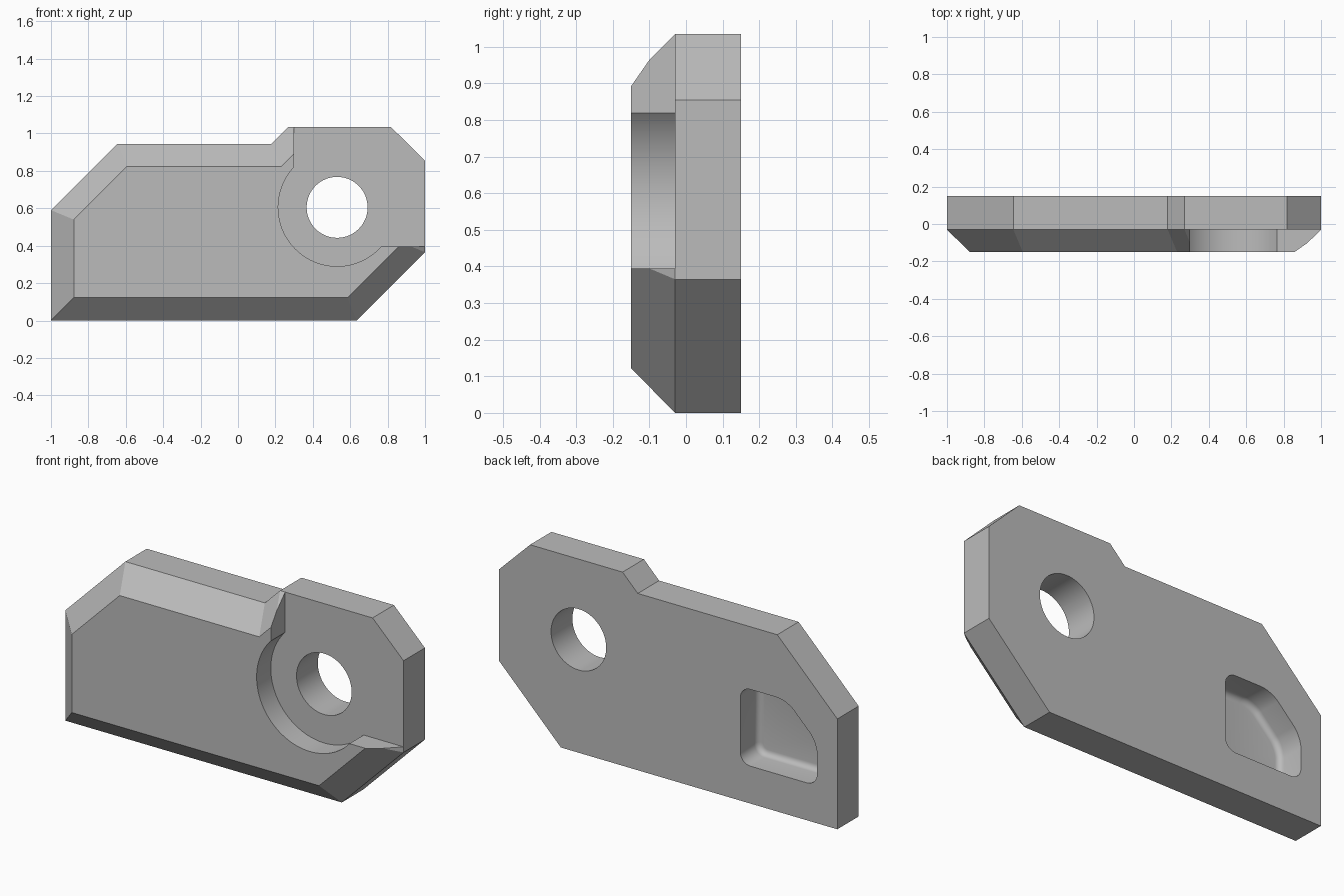
import bpy
import bmesh
import math

cube = bpy.data.objects.get("Cube")
if cube:
    bpy.data.objects.remove(cube, do_unlink=True)

FRONT, STEP, BACK = -0.15, -0.03, 0.15
HOLE_X, HOLE_Z = 0.53, 0.605

metal = bpy.data.materials.new("plain grey")
metal.use_nodes = True
grey = (0.5, 0.5, 0.5, 1)
metal.diffuse_color = grey
metal.node_tree.nodes["Principled BSDF"].inputs["Base Color"].default_value = grey


def prism(profile, y_back, y_front):
    """Extrude an (x, z) profile along y; return the bmesh and its front face."""
    bm = bmesh.new()
    base = bm.faces.new([bm.verts.new((x, y_back, z)) for x, z in profile])
    new = bmesh.ops.extrude_face_region(bm, geom=[base], use_keep_orig=True)["geom"]
    for v in new:
        if isinstance(v, bmesh.types.BMVert):
            v.co.y = y_front
    front = [f for f in new if isinstance(f, bmesh.types.BMFace)][0]
    bmesh.ops.recalc_face_normals(bm, faces=bm.faces[:])
    return bm, front


def make_object(bm, name):
    mesh = bpy.data.meshes.new(name)
    bmesh.ops.recalc_face_normals(bm, faces=bm.faces[:])
    bm.to_mesh(mesh)
    bm.free()
    mesh.materials.append(metal)
    obj = bpy.data.objects.new(name, mesh)
    bpy.context.collection.objects.link(obj)
    return obj


def arc(radius, start, end, steps):
    angles = [math.radians(start + (end - start) * i / steps) for i in range(steps + 1)]
    return [(HOLE_X + radius * math.cos(a), HOLE_Z + radius * math.sin(a)) for a in angles]


# Plate with a wide chamfer around its front
outline = [(-1, 0), (0.635, 0), (1, 0.365), (1, 0.855), (0.817, 1.035),
           (0.27, 1.035), (0.18, 0.945), (-0.645, 0.945), (-1, 0.59)]
bm, front = prism(outline, BACK, STEP)
bmesh.ops.inset_individual(bm, faces=[front], thickness=0.122, use_even_offset=True)
for v in front.verts:
    v.co.y = FRONT
plate = make_object(bm, "plate")

# Front recess: round seat opening into the upper right corner
recess = arc(0.315, 137, 318, 48) + [(1.2, 0.395), (1.2, 1.2), (0.3, 1.2)]
recess[0] = (0.3, recess[0][1])
recess[48] = (recess[48][0], 0.395)
recess_cutter = make_object(prism(recess, STEP, -0.4)[0], "recess_cutter")

# Through hole
hole_cutter = make_object(prism(arc(0.163, 0, 360, 64)[:-1], 0.4, -0.4)[0], "hole_cutter")

# Rear pocket with rounded corners and a filleted floor
pocket = [(-0.88, 0.2), (-0.426, 0.2), (-0.426, 0.61), (-0.7, 0.61), (-0.88, 0.43)]
bm, floor = prism(pocket, 0.3, 0.0)
corners = [e for e in bm.edges if abs(e.verts[0].co.y - e.verts[1].co.y) > 0.1]
bmesh.ops.bevel(bm, geom=corners, offset=0.06, offset_type='OFFSET',
                segments=8, profile=0.5, affect='EDGES')
rim = [e for e in bm.edges if all(abs(v.co.y) < 0.001 for v in e.verts)]
bmesh.ops.bevel(bm, geom=rim, offset=0.03, offset_type='OFFSET',
                segments=5, profile=0.5, affect='EDGES')
pocket_cutter = make_object(bm, "pocket_cutter")

# Cut everything, then drop the cutters
bpy.context.view_layer.objects.active = plate
plate.select_set(True)
for cutter in (recess_cutter, hole_cutter, pocket_cutter):
    cutter.hide_render = True
    cut = plate.modifiers.new(cutter.name, 'BOOLEAN')
    cut.operation = 'DIFFERENCE'
    cut.solver = 'EXACT'
    cut.object = cutter
    bpy.ops.object.modifier_apply(modifier=cut.name)
    bpy.data.objects.remove(cutter, do_unlink=True)

bpy.ops.object.shade_smooth_by_angle(angle=math.radians(30))
